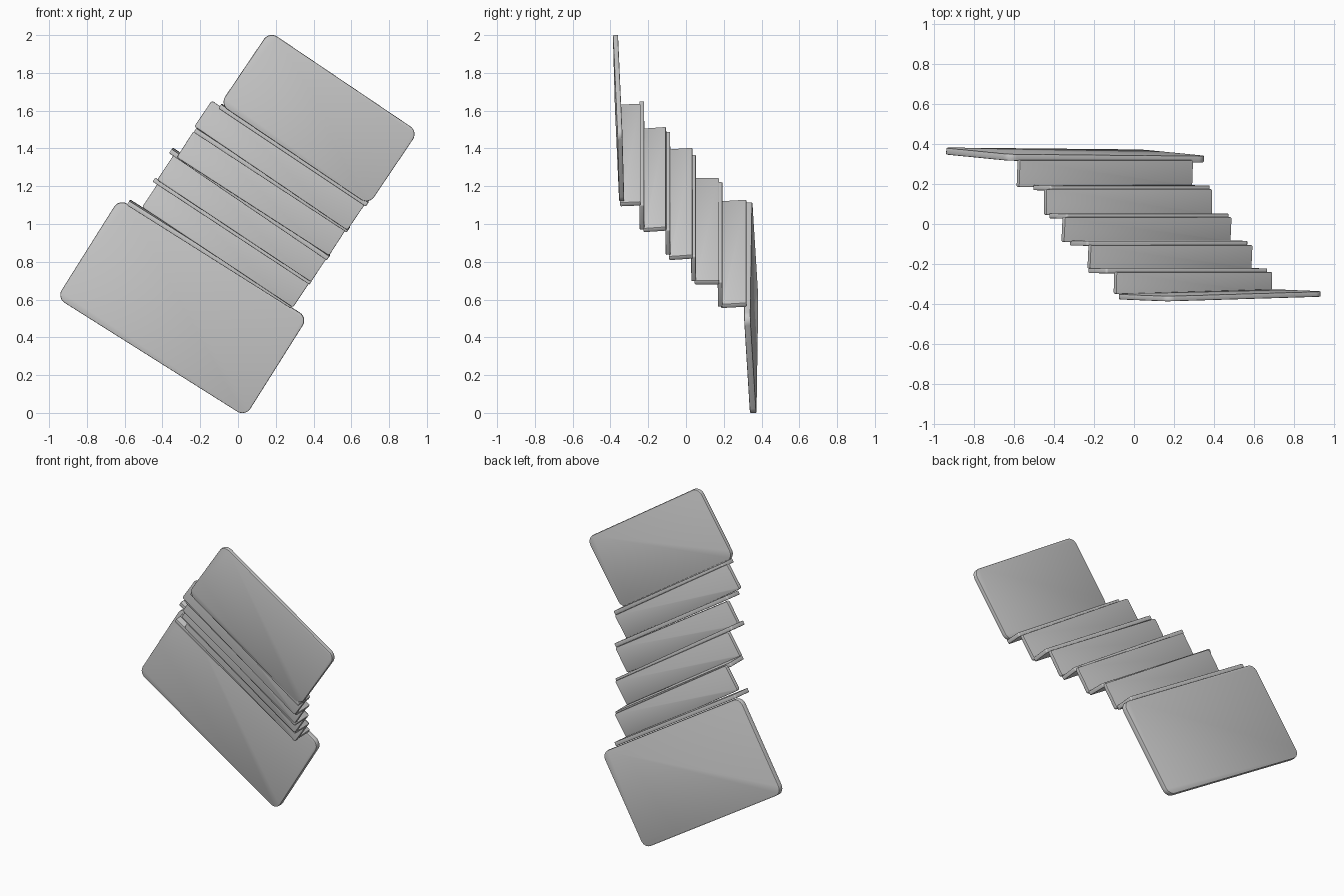
import bpy, bmesh
from mathutils import Vector, Matrix

if "Cube" in bpy.data.objects:
    bpy.data.objects.remove(bpy.data.objects["Cube"])


def slab(name, centre, u_dir, w_dir, size, radius, soft=0.005):
    """Thin plate: long side along u_dir, short side along w_dir, rounded corners."""
    u = Vector(u_dir).normalized()
    w = Vector(w_dir)
    w = (w - u * w.dot(u)).normalized()
    n = u.cross(w)
    bm = bmesh.new()
    bmesh.ops.create_cube(bm, size=1)
    bmesh.ops.scale(bm, vec=size, verts=bm.verts)
    corners = [e for e in bm.edges
               if abs(e.verts[0].co.z - e.verts[1].co.z) > 1e-5]
    bmesh.ops.bevel(bm, geom=corners, offset=radius, segments=6,
                    profile=0.5, affect='EDGES')
    rims = [e for e in bm.edges
            if abs(abs(e.verts[0].co.z + e.verts[1].co.z) - size[2]) < 1e-5]
    bmesh.ops.bevel(bm, geom=rims, offset=soft, segments=2,
                    profile=0.5, affect='EDGES')
    frame = Matrix((u, w, n)).transposed().to_4x4()
    bmesh.ops.transform(bm, matrix=Matrix.Translation(centre) @ frame, verts=bm.verts)
    bmesh.ops.recalc_face_normals(bm, faces=bm.faces)
    mesh = bpy.data.meshes.new(name)
    bm.to_mesh(mesh)
    bm.free()
    ob = bpy.data.objects.new(name, mesh)
    bpy.context.collection.objects.link(ob)
    bpy.context.view_layer.objects.active = ob
    ob.select_set(True)
    bpy.ops.object.shade_smooth_by_angle()
    ob.select_set(False)


def landing(name, centre, u, tilt, size):
    """Large end plate; tilt gives the change of y per unit x and z."""
    bx, bz = tilt
    u_dir = (u[0], bx * u[0] + bz * u[1], u[1])
    v = (-u[1], u[0])
    v_dir = (v[0], bx * v[0] + bz * v[1], v[1])
    slab(name, centre, u_dir, v_dir, size, 0.05)


# End landings
landing("lower_landing", (-0.295, 0.345, 0.557), (0.846, -0.533),
        (-0.035, -0.04), (1.18, 0.62, 0.034))
landing("upper_landing", (0.429, -0.357, 1.561), (0.829, -0.559),
        (0.008, -0.033), (0.951, 0.467, 0.027))

# Risers: left end (x, z), right end (x, z), y range, lean
risers = [
    ((-0.095, 1.625), (0.685, 1.105), (-0.35, -0.24), 0.06),
    ((-0.225, 1.500), (0.585, 0.970), (-0.225, -0.105), 0.10),
    ((-0.355, 1.390), (0.480, 0.822), (-0.09, 0.035), 0.10),
    ((-0.445, 1.235), (0.385, 0.690), (0.045, 0.175), 0.0),
    ((-0.580, 1.115), (0.288, 0.568), (0.185, 0.320), 0.08),
]
for i, (a, b, (y0, y1), lean) in enumerate(risers):
    d = Vector((b[0] - a[0], 0, b[1] - a[1]))
    c = ((a[0] + b[0]) / 2, (y0 + y1) / 2, (a[1] + b[1]) / 2)
    slab(f"riser_{i + 1}", c, d, (0, 1, lean),
         (d.length, y1 - y0, 0.026), 0.008, 0.004)

# Treads: midpoints of left and right ends (x, z), y centre
treads = [
    ((-0.185, 1.585), (0.625, 1.035), -0.234),
    ((-0.280, 1.422), (0.527, 0.902), -0.096),
    ((-0.383, 1.302), (0.432, 0.762), 0.040),
    ((-0.463, 1.157), (0.337, 0.627), 0.181),
]
for i, (a, b, y) in enumerate(treads):
    d = Vector((b[0] - a[0], 0, b[1] - a[1]))
    c = ((a[0] + b[0]) / 2, y, (a[1] + b[1]) / 2)
    slab(f"tread_{i + 1}", c, d, (-d.z, -0.01, d.x),
         (d.length, 0.165, 0.025), 0.012, 0.004)
